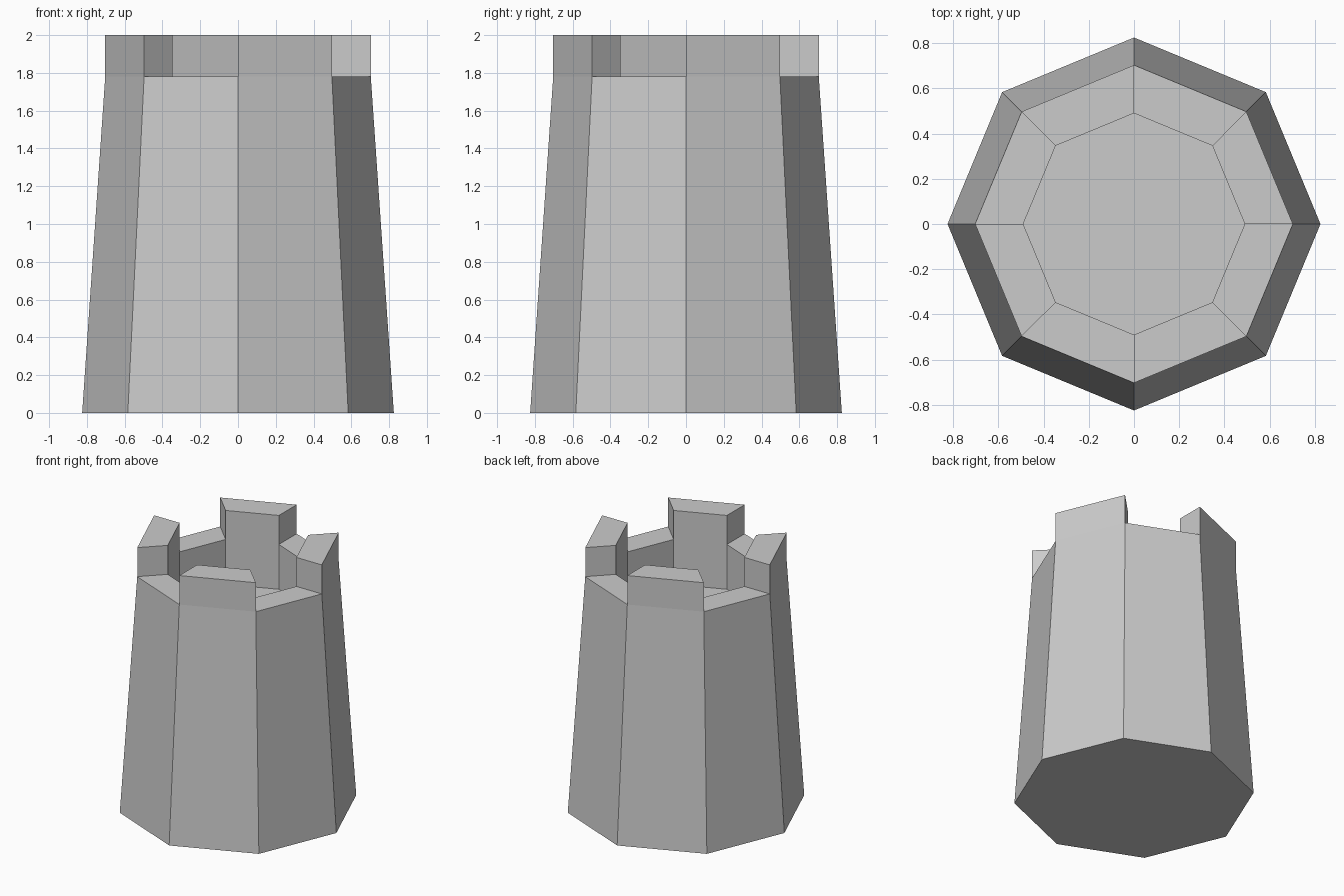
import bpy, bmesh
from math import cos, sin, pi

if "Cube" in bpy.data.objects:
    bpy.data.objects.remove(bpy.data.objects["Cube"])

SIDES = 8
# (radius, z): base, battlement rim outside, rim inside, sunken floor
PROFILE = [(0.825, 0.0), (0.703, 1.78), (0.49, 1.78), (0.49, 1.44)]
MERLON_HEIGHT = 0.22

bm = bmesh.new()


def ring(radius, z):
    return [bm.verts.new((radius * cos(2 * pi * i / SIDES),
                          radius * sin(2 * pi * i / SIDES), z))
            for i in range(SIDES)]


# Tapered octagonal wall, rim and inner well
rings = [ring(r, z) for r, z in PROFILE]
merlon_faces = []
for level, (low, high) in enumerate(zip(rings, rings[1:])):
    for i in range(SIDES):
        j = (i + 1) % SIDES
        face = bm.faces.new((low[i], low[j], high[j], high[i]))
        if level == 1 and i % 2 == 0:
            merlon_faces.append(face)

# Underside and sunken floor
bm.faces.new(rings[0][::-1])
bm.faces.new(rings[-1])

# Merlons raised from every second rim segment
raised = bmesh.ops.extrude_discrete_faces(bm, faces=merlon_faces)["faces"]
for face in raised:
    bmesh.ops.translate(bm, verts=face.verts, vec=(0, 0, MERLON_HEIGHT))
bmesh.ops.remove_doubles(bm, verts=bm.verts, dist=0.0001)
bmesh.ops.recalc_face_normals(bm, faces=bm.faces)

mesh = bpy.data.meshes.new("tower")
bm.to_mesh(mesh)
bm.free()
bpy.context.collection.objects.link(bpy.data.objects.new("tower", mesh))
